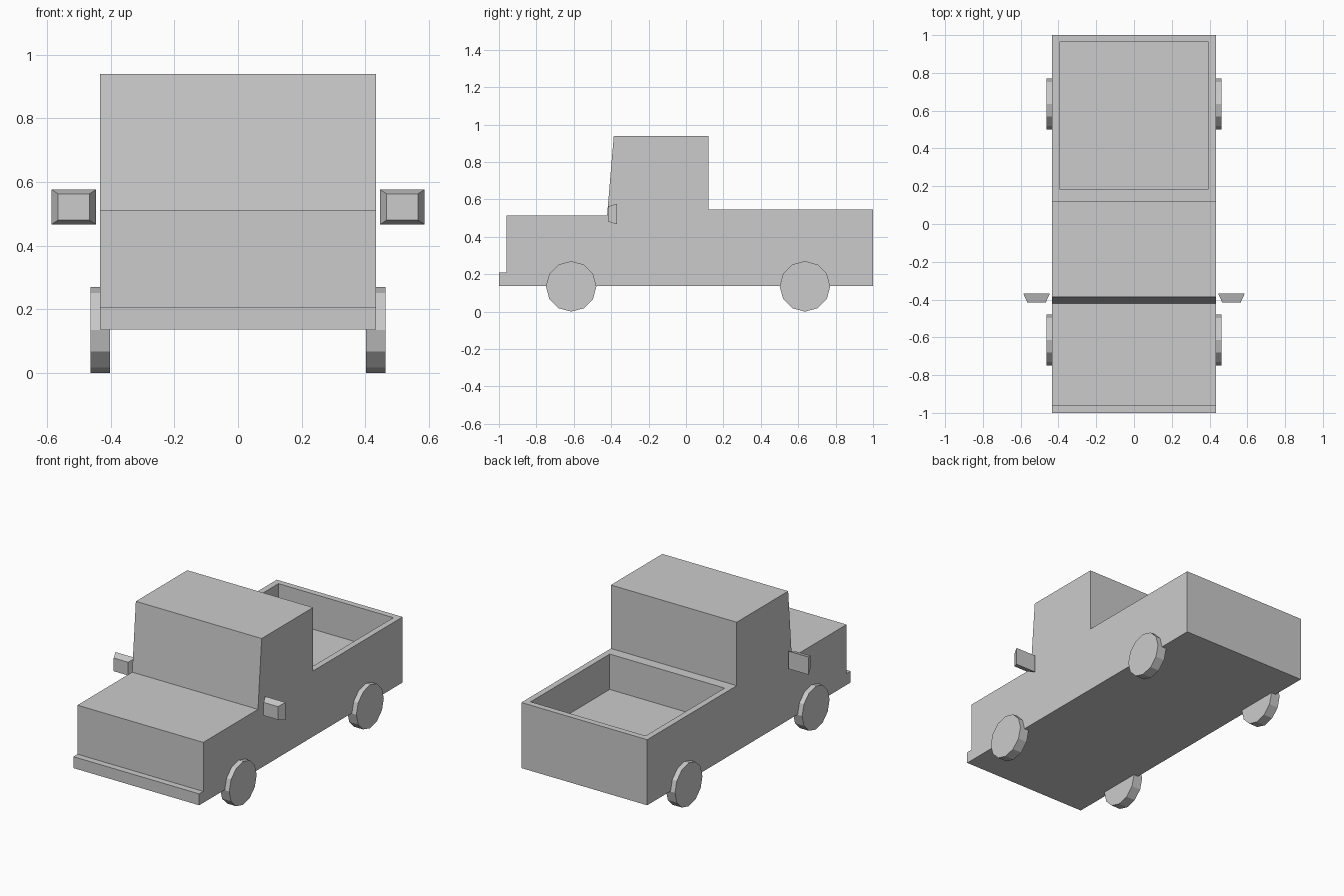
import bpy, bmesh
from math import pi
from mathutils import Matrix, Vector

if "Cube" in bpy.data.objects:
    bpy.data.objects.remove(bpy.data.objects["Cube"])


def finish(name, bm):
    bmesh.ops.recalc_face_normals(bm, faces=bm.faces[:])
    mesh = bpy.data.meshes.new(name)
    bm.to_mesh(mesh)
    bm.free()
    obj = bpy.data.objects.new(name, mesh)
    bpy.context.collection.objects.link(obj)
    return obj


# Truck body: side profile (y, z) extruded across the width
HALF = 0.433
BED_TOP, BED_FLOOR = 0.545, 0.325
profile = [(-1, 0.137), (-1, 0.208), (-0.96, 0.208), (-0.96, 0.513),
           (-0.422, 0.513), (-0.386, 0.94), (0.12, 0.94),
           (0.12, BED_TOP), (1, BED_TOP), (1, 0.137)]
bm = bmesh.new()
side = bm.faces.new([bm.verts.new((-HALF, y, z)) for y, z in profile])
ext = bmesh.ops.extrude_face_region(bm, geom=[side], use_keep_orig=True)
moved = [g for g in ext["geom"] if isinstance(g, bmesh.types.BMVert)]
bmesh.ops.translate(bm, verts=moved, vec=(2 * HALF, 0, 0))
bmesh.ops.recalc_face_normals(bm, faces=bm.faces[:])

# Cargo bed: inset the rear deck and sink it
deck = next(f for f in bm.faces
            if all(abs(v.co.z - BED_TOP) < 1e-4 for v in f.verts))
bmesh.ops.inset_individual(bm, faces=[deck], thickness=0.053)
for v in deck.verts:
    if v.co.y < 0.5:
        v.co.y = 0.185
floor = bmesh.ops.extrude_discrete_faces(bm, faces=[deck])["faces"][0]
for v in floor.verts:
    v.co.z = BED_FLOOR
finish("truck_body", bm)


# Twelve-sided wheels
def wheel(name, x, y):
    bm = bmesh.new()
    bmesh.ops.create_cone(bm, cap_ends=True, segments=12, radius1=0.135,
                          radius2=0.135, depth=0.062,
                          matrix=Matrix.Rotation(pi / 2, 4, 'Y'))
    finish(name, bm).location = (x, y, 0.135)


# Side mirrors: boxes tapering toward the front
def mirror(name, s):
    bm = bmesh.new()
    bmesh.ops.create_cube(bm, size=1)
    for v in bm.verts:
        w, h = (0.098, 0.082) if v.co.y < 0 else (0.14, 0.11)
        v.co = Vector((v.co.x * w, v.co.y * 0.046, v.co.z * h))
    finish(name, bm).location = (s * 0.516, -0.392, 0.522)


for s, label in ((-1, "right"), (1, "left")):
    wheel("front_wheel_" + label, s * 0.433, -0.614)
    wheel("rear_wheel_" + label, s * 0.433, 0.636)
    mirror("side_mirror_" + label, s)
